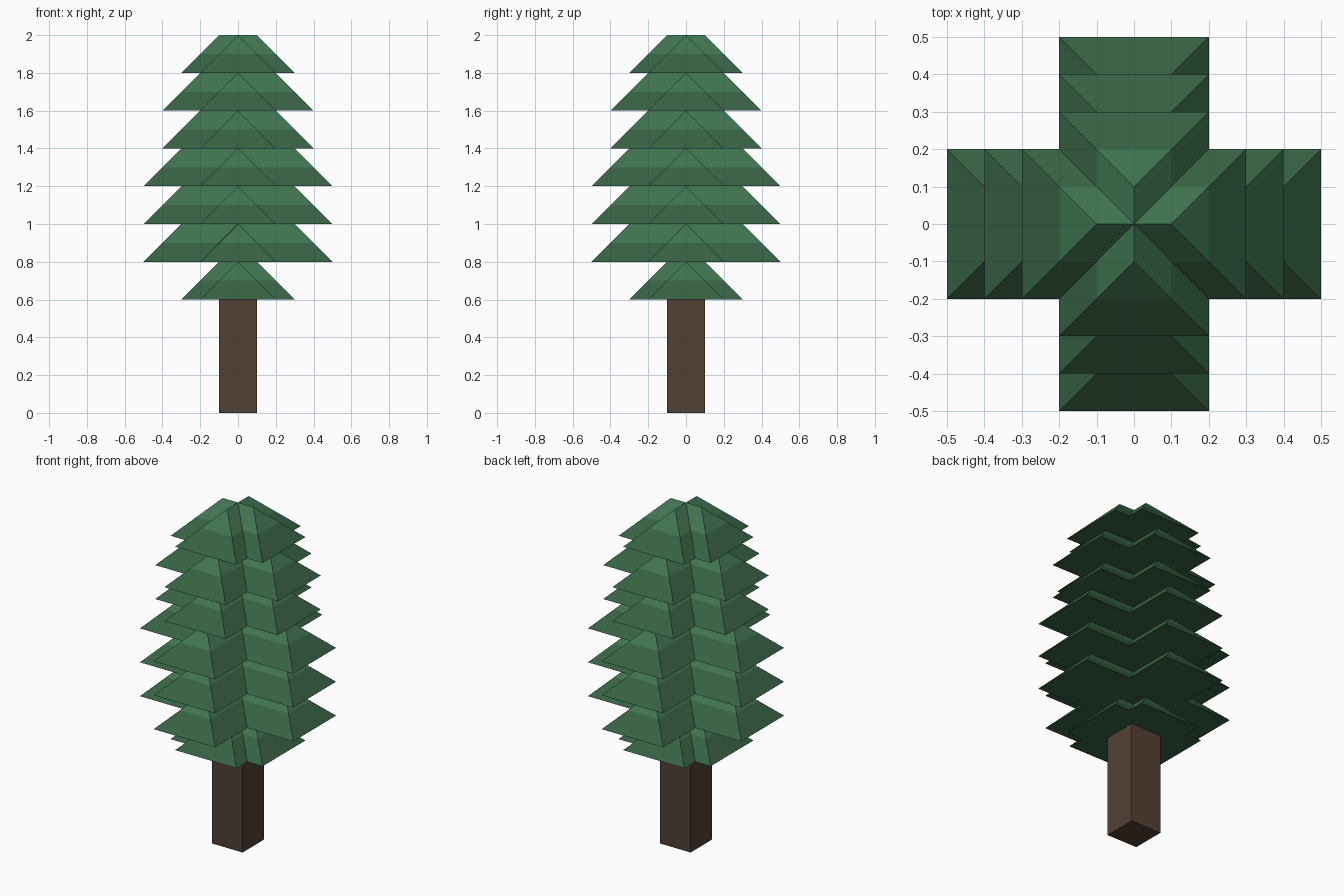
import bpy, bmesh
from math import pi
from mathutils import Matrix

if "Cube" in bpy.data.objects:
    bpy.data.objects.remove(bpy.data.objects["Cube"])

def material(name, rgb):
    m = bpy.data.materials.new(name)
    m.diffuse_color = (*rgb, 1)
    m.use_nodes = True
    m.node_tree.nodes["Principled BSDF"].inputs["Base Color"].default_value = m.diffuse_color
    return m

LIGHT = material("light needles", (0.050, 0.175, 0.080))
DARK = material("dark needles", (0.038, 0.122, 0.056))
BARK = material("bark", (0.085, 0.052, 0.034))

def finish(bm, name, mats):
    bmesh.ops.recalc_face_normals(bm, faces=bm.faces)
    me = bpy.data.meshes.new(name)
    bm.to_mesh(me)
    bm.free()
    for m in mats:
        me.materials.append(m)
    bpy.context.collection.objects.link(bpy.data.objects.new(name, me))

def branch_tier(name, reach, z, w=0.2, h=0.2):
    """Cross-shaped hipped roof: one arm turned four times, 45 degree slopes."""
    bm = bmesh.new()
    arm = [(0, 0, z + h), (reach - h, 0, z + h), (reach, -w, z), (reach, w, z),
           (w, -w, z), (w, w, z), (0, 0, z)]
    faces = [(1, 2, 3), (0, 4, 2, 1), (0, 1, 3, 5), (6, 5, 3, 2, 4)]
    for i in range(4):
        turn = Matrix.Rotation(i * pi / 2, 3, 'Z')
        vs = [bm.verts.new(turn @ bm.verts.new(p).co) for p in arm]
        for f in faces:
            bm.faces.new([vs[k] for k in f])
    bmesh.ops.delete(bm, geom=[v for v in bm.verts if not v.link_faces], context='VERTS')
    bmesh.ops.remove_doubles(bm, verts=bm.verts, dist=1e-4)
    # Lighter upper half
    bmesh.ops.bisect_plane(bm, geom=bm.verts[:] + bm.edges[:] + bm.faces[:],
                           plane_co=(0, 0, z + h / 2), plane_no=(0, 0, 1))
    for f in bm.faces:
        f.material_index = 0 if f.calc_center_median().z > z + h / 2 else 1
    finish(bm, name, [LIGHT, DARK])

# Trunk
bm = bmesh.new()
bmesh.ops.create_cube(bm, size=1, matrix=Matrix.Translation((0, 0, 0.3)) @ Matrix.Diagonal((0.2, 0.2, 0.6, 1)))
finish(bm, "trunk", [BARK])

# Branch tiers, bottom to top
for i, reach in enumerate([0.3, 0.5, 0.5, 0.5, 0.4, 0.4, 0.3]):
    branch_tier(f"branch_tier_{i + 1}", reach, 0.6 + 0.2 * i)
